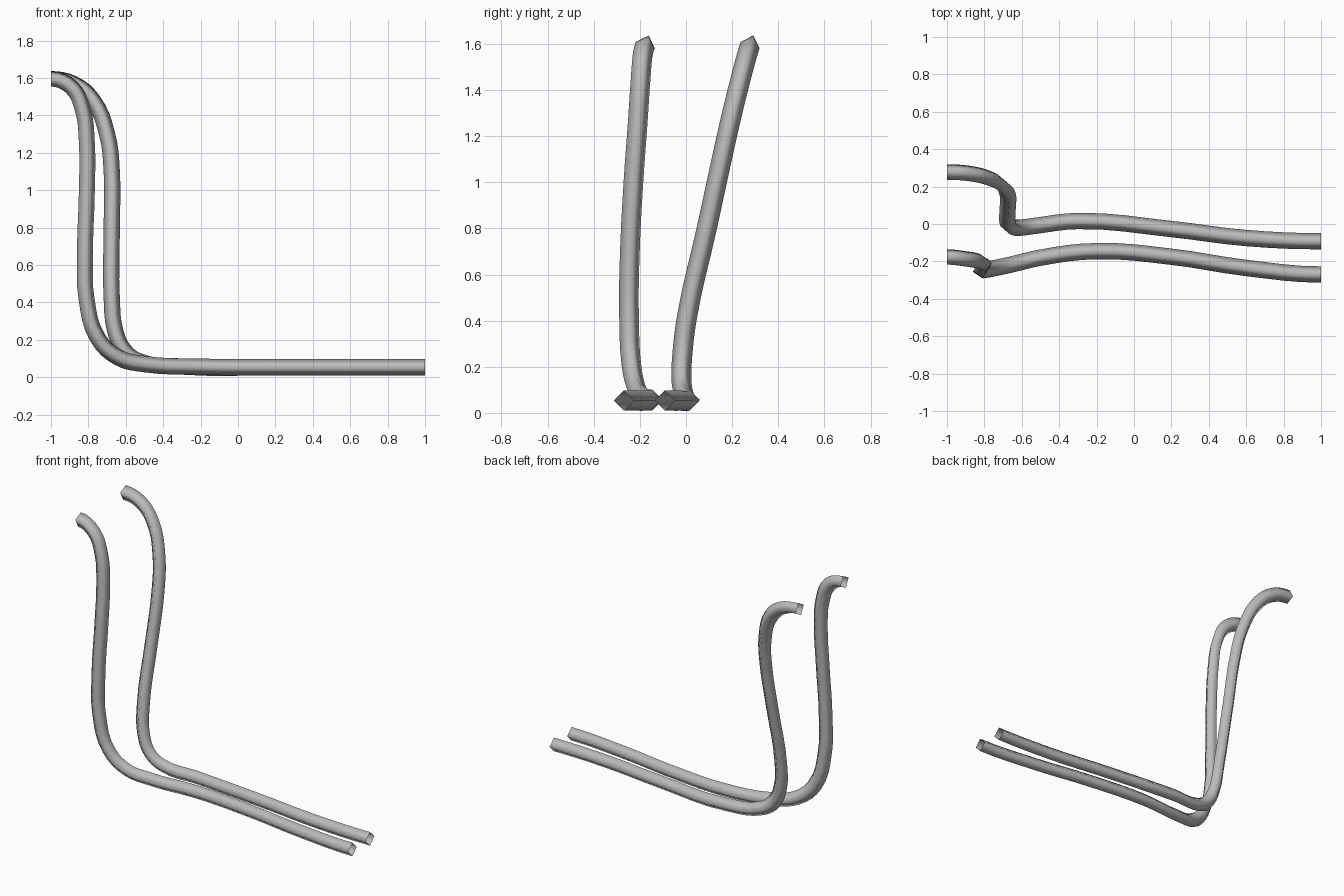
import bpy
from mathutils import Vector

cube = bpy.data.objects.get("Cube")
if cube:
    bpy.data.objects.remove(cube, do_unlink=True)

grey = bpy.data.materials.new("plain grey")
grey.use_nodes = True
COLOUR = (0.5, 0.5, 0.5, 1)
grey.diffuse_color = COLOUR
grey.node_tree.nodes["Principled BSDF"].inputs["Base Color"].default_value = COLOUR


def make_pipe(name, path, radius=0.0435):
    """Sweep a four-sided, open-ended smooth pipe along a path."""
    curve = bpy.data.curves.new(name, "CURVE")
    curve.dimensions = "3D"
    curve.bevel_depth = radius
    curve.bevel_resolution = 0
    curve.resolution_u = 4
    curve.use_fill_caps = False
    spline = curve.splines.new("BEZIER")
    spline.bezier_points.add(len(path) - 1)
    for point, co in zip(spline.bezier_points, path):
        point.co = co
        point.handle_left_type = point.handle_right_type = "AUTO"
    # Both ends leave square to the x axis
    for point, reach in ((spline.bezier_points[0], 0.15),
                         (spline.bezier_points[-1], 0.04)):
        point.handle_left_type = point.handle_right_type = "FREE"
        point.handle_left = point.co + Vector((reach, 0, 0))
        point.handle_right = point.co - Vector((reach, 0, 0))
    spline.bezier_points[-1].handle_left = Vector(path[-1]) + Vector((0.04, 0, 0))
    spline.use_smooth = True
    curve.materials.append(grey)
    obj = bpy.data.objects.new(name, curve)
    bpy.context.collection.objects.link(obj)
    bpy.ops.object.select_all(action="DESELECT")
    obj.select_set(True)
    bpy.context.view_layer.objects.active = obj
    bpy.ops.object.convert(target="MESH")
    bpy.ops.object.shade_smooth()


# Front pipe: long floor run, wide bend, riser, hooked top
make_pipe("front_pipe", [
    (1, -.27, .053), (.6, -.235, .053), (.2, -.175, .053), (-.2, -.145, .056),
    (-.5, -.18, .07), (-.64, -.213, .105), (-.75, -.237, .21),
    (-.81, -.247, .42), (-.818, -.245, .65), (-.808, -.228, 1),
    (-.808, -.21, 1.25), (-.83, -.198, 1.43), (-.89, -.188, 1.55),
    (-1, -.176, 1.595)])

# Back pipe: tighter bend, riser leaning backwards, larger hook
make_pipe("back_pipe", [
    (1, -.092, .053), (.6, -.075, .053), (.2, -.027, .053), (-.3, .016, .057),
    (-.53, -.01, .085), (-.61, -.02, .145), (-.657, -.016, .25),
    (-.675, .005, .42), (-.675, .09, .8), (-.675, .155, 1.1),
    (-.70, .2, 1.3), (-.775, .245, 1.48), (-.88, .27, 1.57),
    (-1, .278, 1.595)])
